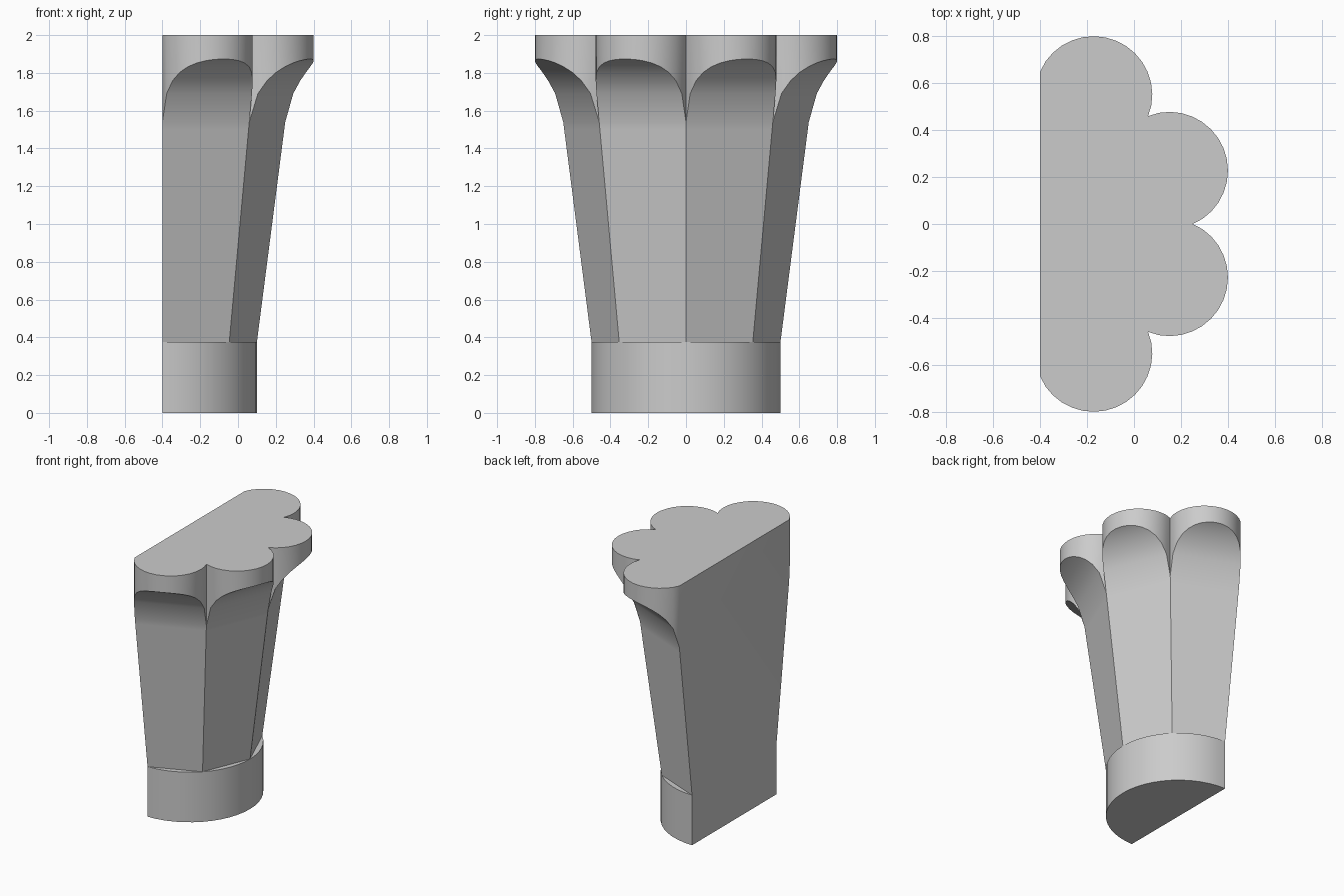
import bpy, bmesh
from math import sin, cos, tan, acos, sqrt, radians, pi

if "Cube" in bpy.data.objects:
    bpy.data.objects.remove(bpy.data.objects["Cube"])

AX = -0.4                      # x of the flat back, where the full round capital is cut
D, R = 0.596, 0.25             # lobe centre distance and lobe radius
BASE_R, Z_BASE, Z_TOP = 0.5, 0.375, 2.0
HALF = radians(22.5)
A0, A1, Z1 = BASE_R * cos(HALF), 0.65 * cos(HALF), 1.54   # facet distance low / high
N = 8                          # lobe segments on each side of its middle
SLOPE = (A1 - A0) / (Z1 - Z_BASE)
FL = 0.42                      # flare radius
ln = sqrt(1 + SLOPE ** 2)
CA, CZ = A1 + FL / ln, Z1 - FL * SLOPE / ln   # flare centre

bm = bmesh.new()


def face(pts):
    bm.faces.new([bm.verts.new(p) for p in pts])


def place(ang, a, t, z):
    """Point at distance a along a facet normal and t sideways."""
    return (AX + a * cos(ang) - t * sin(ang), a * sin(ang) + t * cos(ang), z)


def flare_z(a):
    return CZ + sqrt(FL ** 2 - (CA - a) ** 2)


# half outline of one lobe, from cusp to middle: (distance, sideways, height)
phi0 = acos((A1 - D) / R)
arch = []
for i in range(N + 1):
    p = phi0 * (1 - i / N)
    a = A1 if i == 0 else D + R * cos(p)
    t = A1 * tan(HALF) if i == 0 else R * sin(p)
    arch.append((a, t, flare_z(a)))

# facet rows below the flare
a_mid = A0 + SLOPE * (1.5 - Z_BASE)
rows = [(A0, A0 * tan(HALF), Z_BASE), (a_mid, a_mid * tan(HALF), 1.5)] + arch

top = []
ring = []
SEG = 6
for k in range(-2, 2):
    ang = HALF + k * 2 * HALF
    # tapering facet and flared scallop
    for (a, t, z), (b, u, w) in zip(rows, rows[1:]):
        lo = [place(ang, a, -t, z), place(ang, a, t, z)]
        hi = [place(ang, b, u, w), place(ang, b, -u, w)] if u > 1e-6 else [place(ang, b, 0, w)]
        face(lo + hi)
    # upright lobe wall
    edge = [(a, -t, z) for a, t, z in arch] + arch[-2::-1]
    for p, q in zip(edge, edge[1:]):
        face([place(ang, *p), place(ang, *q),
              place(ang, q[0], q[1], Z_TOP), place(ang, p[0], p[1], Z_TOP)])
    top += [place(ang, a, t, Z_TOP) for a, t, z in edge]
    # round foot wall and the small ledge above it
    arc = [(AX + BASE_R * cos(ang - HALF + 2 * HALF * i / SEG),
            BASE_R * sin(ang - HALF + 2 * HALF * i / SEG)) for i in range(SEG + 1)]
    for p, q in zip(arc, arc[1:]):
        face([(*p, 0), (*q, 0), (*q, Z_BASE), (*p, Z_BASE)])
    face([(*p, Z_BASE) for p in arc])
    ring += [(*p, 0) for p in arc]


def unique(pts):
    out = []
    for p in pts:
        if not out or sum((x - y) ** 2 for x, y in zip(p, out[-1])) > 1e-9:
            out.append(p)
    return out


# top, underside and flat back
face(unique(top))
face(unique(ring))
side = [(BASE_R, 0), (BASE_R, Z_BASE), (a_mid / cos(HALF), 1.5), (0.65, Z1), (0.65, Z_TOP)]
face([(AX, y, z) for y, z in side] + [(AX, -y, z) for y, z in reversed(side)])

bmesh.ops.remove_doubles(bm, verts=bm.verts, dist=1e-4)
bmesh.ops.recalc_face_normals(bm, faces=bm.faces)
mesh = bpy.data.meshes.new("scalloped_half_capital")
bm.to_mesh(mesh)
bm.free()
ob = bpy.data.objects.new("scalloped_half_capital", mesh)
bpy.context.collection.objects.link(ob)
bpy.context.view_layer.objects.active = ob
ob.select_set(True)
bpy.ops.object.shade_smooth_by_angle(angle=radians(30))
